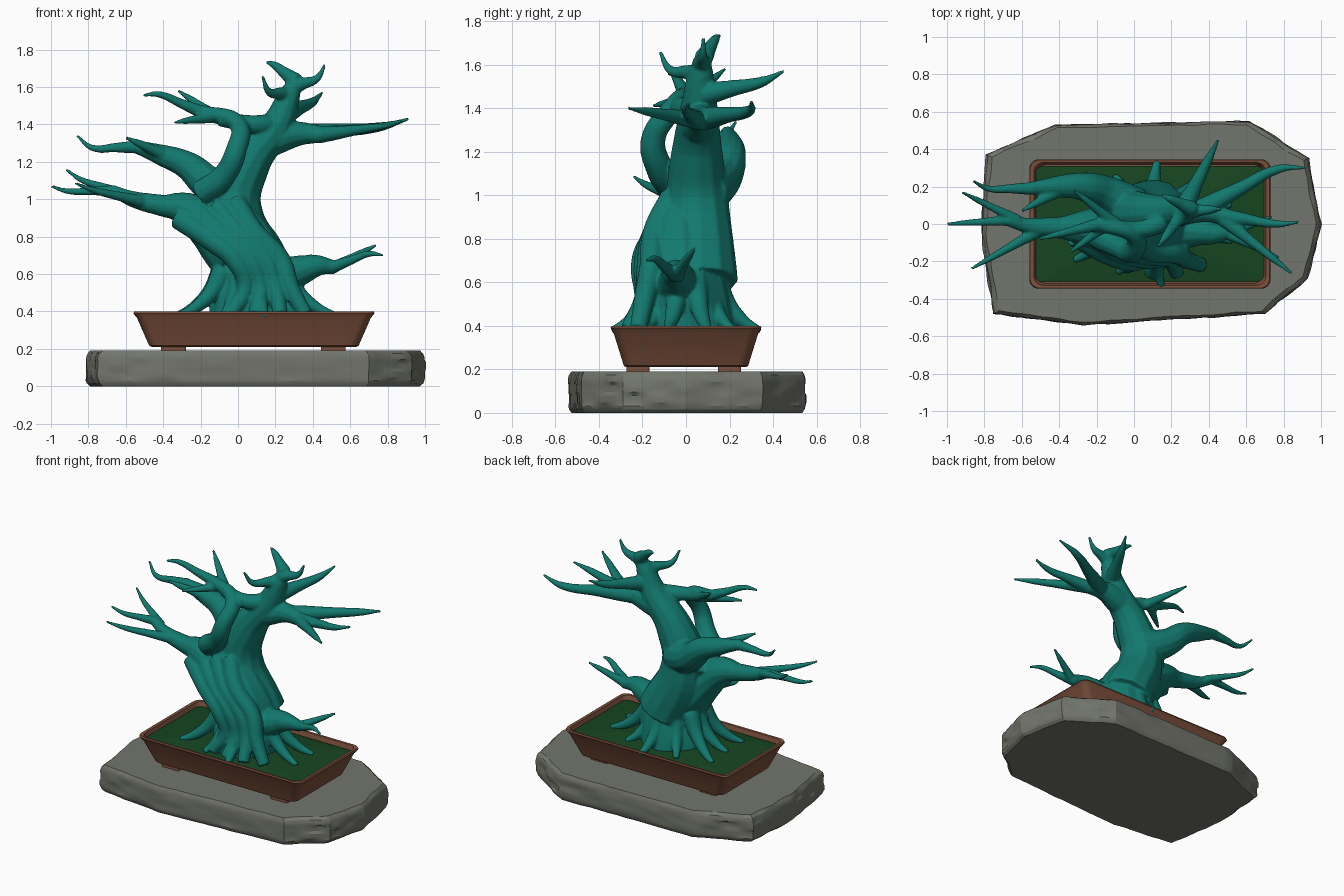
import bpy, bmesh, math
from mathutils import Vector, noise

if "Cube" in bpy.data.objects:
    bpy.data.objects.remove(bpy.data.objects["Cube"])


def material(name, *rgb):
    m = bpy.data.materials.new(name)
    m.diffuse_color = (*rgb, 1)
    m.use_nodes = True
    m.node_tree.nodes["Principled BSDF"].inputs["Base Color"].default_value = m.diffuse_color
    return m


def finish(ob, mat, angle=None):
    ob.data.materials.append(mat)
    bpy.ops.object.select_all(action='DESELECT')
    ob.select_set(True)
    bpy.context.view_layer.objects.active = ob
    if angle is not None:
        bpy.ops.object.shade_smooth_by_angle(angle=math.radians(angle))


def loft(name, rings, mat, angle=30):
    """Skin a stack of equal-length rings and cap both ends."""
    bm = bmesh.new()
    loops = [[bm.verts.new(p) for p in r] for r in rings]
    n = len(loops[0])
    for a, b in zip(loops, loops[1:]):
        for i in range(n):
            bm.faces.new((a[i], a[(i + 1) % n], b[(i + 1) % n], b[i]))
    bm.faces.new(loops[0][::-1])
    bm.faces.new(loops[-1])
    bmesh.ops.recalc_face_normals(bm, faces=bm.faces)
    me = bpy.data.meshes.new(name)
    bm.to_mesh(me)
    bm.free()
    ob = bpy.data.objects.new(name, me)
    bpy.context.collection.objects.link(ob)
    finish(ob, mat, angle)


def rounded_rect(hx, hy, r, z, cx=0.085, cy=0.0):
    pts = []
    for k, (sx, sy) in enumerate([(1, 1), (-1, 1), (-1, -1), (1, -1)]):
        for j in range(7):
            a = math.pi / 2 * (k + j / 6)
            pts.append((cx + sx * (hx - r) + r * math.cos(a),
                        cy + sy * (hy - r) + r * math.sin(a), z))
    return pts


teal = material("teal", .006, .19, .155)
clay = material("clay", .2, .08, .045)
rock = material("rock", .17, .18, .15)
moss = material("moss", .008, .06, .015)

# Stone slab: rough outline, sides chipped in horizontal layers
corners = [Vector(p) for p in [(-.75, -.48), (-.82, -.05), (-.79, .37), (-.42, .53), (.62, .55),
                               (.93, .35), (1, 0), (.93, -.29), (.7, -.48), (-.27, -.54)]]
edge = [a.lerp(b, k / 14) for a, b in zip(corners, corners[1:] + corners[:1]) for k in range(14)]
rings = []
for i in range(13):
    t = i / 12
    inset = 1 - .03 * abs(2 * t - 1) ** 6
    rings.append([(.08 + (p.x - .08) * s, p.y * s, .19 * t) for p in edge
                  for s in [inset + .016 * noise.noise((p.x * 8, p.y * 8, i // 3 * 1.7))]])
loft("stone_slab", rings, rock, 25)

# Pot: flared wall, rolled rim and hollow inside (outward offset, height)
wall = [(0, .21), (.015, .217), (.08, .365), (.1, .39), (.095, .4), (.075, .398), (.06, .355)]
loft("pot", [rounded_rect(.545 + o, .275 + .71 * o, .05, z) for o, z in wall], clay)

# Four feet
for side, x in (("left", -.345), ("right", .51)):
    for end, y in (("front", -.22), ("back", .2)):
        loft(f"pot_foot_{end}_{side}", [rounded_rect(.066, .053, .01, z, x, y) for z in (.183, .22)], clay)

# Mossy soil, gently mounded
loft("soil", [rounded_rect(.61 * s, .31 * s, .04 * s, .396 - .026 * s * s) for s in (1, .8, .6, .4, .2)], moss, 60)

# Tree: tapering limbs along curves, later fused into one skin
curve = bpy.data.curves.new("limb_paths", 'CURVE')
curve.dimensions = '3D'
curve.bevel_depth = 1.0
curve.bevel_resolution = 4
curve.resolution_u = 7
curve.use_fill_caps = True


def limb(r0, r1, *pts, power=1.0):
    """Curved limb tapering from r0 to r1."""
    sp = curve.splines.new('BEZIER')
    sp.radius_interpolation = 'CARDINAL'
    sp.bezier_points.add(len(pts) - 1)
    for i, (bp, p) in enumerate(zip(sp.bezier_points, pts)):
        bp.co = p
        bp.radius = r1 + (r0 - r1) * (1 - i / (len(pts) - 1)) ** power
        bp.handle_left_type = bp.handle_right_type = 'AUTO'


def twig(r, start, tip, sag=.02, sway=0.0):
    """Thin side shoot that dips, then lifts to a pointed tip."""
    a, b = Vector(start), Vector(tip)
    bend = Vector((0, sway, -sag))
    limb(r, .009, a, a.lerp(b, .35) + bend * .5, a.lerp(b, .75) + bend, b)


# Trunk: leaning base, left shoulder, and the upper trunk
limb(.24, .11, (.08, 0, .36), (.1, -.01, .6), (.01, -.02, .82), (-.13, .03, 1.02))
limb(.16, .055, (-.02, -.01, .72), (-.16, -.02, .86), (-.29, -.02, .95), (-.42, -.02, .965))
limb(.18, .026, (.12, .06, .6), (-.02, .05, .95), (.06, .05, 1.2), (.21, .06, 1.4), (.28, .07, 1.57), (.32, .09, 1.66))

# Strands twisting up the front towards the left shoulder
for i in range(4):
    t = i / 3
    limb(.04, .06, (.36 - .4 * t, -.22 - .05 * math.sin(3 * t), .385), (.28 - .24 * t, -.19, .53),
         (.23 - .24 * t, -.16 - .04 * t, .67), (.08 - .22 * t, -.14 - .02 * t, .83 - .05 * t),
         (-.02 - .3 * t, -.06, .99 - .09 * t), power=2)

# Spreading surface roots
for i in range(11):
    a = math.radians(-15 - i * 32.7)
    reach = .43 + .04 * (-1) ** i
    limb(.06, .02, *[(.07 + math.cos(a) * reach * f, math.sin(a) * reach * .73 * f, z)
                     for f, z in ((.38, .62), (.53, .51), (.75, .425), (1, .375))])

# Lowest left branch
limb(.058, .03, (-.4, -.02, .965), (-.56, -.01, 1), (-.68, .02, 1.05))
twig(.03, (-.66, .02, 1.045), (-1, 0, 1.07))
twig(.03, (-.62, .02, 1.03), (-.92, .17, 1.16))
twig(.036, (-.48, -.02, .98), (-.87, -.24, 1.085), .01)

# Middle left branch
limb(.12, .035, (0, .08, 1.02), (-.15, .16, 1.08), (-.27, .2, 1.18), (-.42, .2, 1.24), (-.56, .19, 1.285))
twig(.035, (-.54, .19, 1.28), (-.86, .23, 1.34), .05, -.03)
twig(.042, (-.36, .2, 1.22), (-.6, .07, 1.33), 0)

# Arching limb on the front, running into the upper left branch
limb(.07, .036, (-.2, -.06, 1.03), (-.08, -.12, 1.12), (-.01, -.15, 1.26), (0, -.06, 1.4), (-.2, 0, 1.47), power=.7)
limb(.06, .04, (.2, .05, 1.4), (.08, -.02, 1.4), (-.1, -.02, 1.43))
twig(.036, (-.18, 0, 1.46), (-.51, -.08, 1.555), -.03)
twig(.036, (-.1, 0, 1.43), (-.32, .18, 1.58), .0)
twig(.034, (-.14, 0, 1.44), (-.34, -.15, 1.41), .0)

# Upper right branch
limb(.09, .045, (.18, .06, 1.32), (.32, .07, 1.35), (.46, .05, 1.345))
twig(.055, (.36, .08, 1.35), (.915, .3, 1.43), .02, .05)
twig(.045, (.44, .05, 1.345), (.88, .01, 1.42), .01, -.02)
twig(.042, (.46, .04, 1.345), (.845, -.265, 1.4), 0)

# Lowest right branch
limb(.1, .036, (.22, -.04, .58), (.35, -.04, .625), (.43, -.05, .645), (.52, -.04, .635))
twig(.034, (.5, -.05, .63), (.74, .04, .755), 0)
twig(.034, (.5, -.05, .635), (.775, -.18, .7), -.025)

# Crown twigs
twig(.045, (.27, .07, 1.56), (.13, -.12, 1.66), .06)
twig(.045, (.31, .08, 1.63), (.15, .155, 1.735), -.01)
twig(.045, (.29, .07, 1.6), (.465, .08, 1.72), .045)
twig(.055, (.26, .07, 1.46), (.45, .45, 1.57), .02)

# Fuse the limbs into one smooth tree
paths = bpy.data.objects.new("limb_paths", curve)
bpy.context.collection.objects.link(paths)
deps = bpy.context.evaluated_depsgraph_get()
mesh = bpy.data.meshes.new_from_object(paths.evaluated_get(deps))
bpy.data.objects.remove(paths)
tree = bpy.data.objects.new("tree", mesh)
bpy.context.collection.objects.link(tree)
mesh.materials.clear()
fuse = tree.modifiers.new("fuse", 'REMESH')
fuse.mode = 'VOXEL'
fuse.voxel_size = .008
fuse.use_smooth_shade = True
soften = tree.modifiers.new("soften", 'SMOOTH')
soften.iterations = 6
finish(tree, teal)
